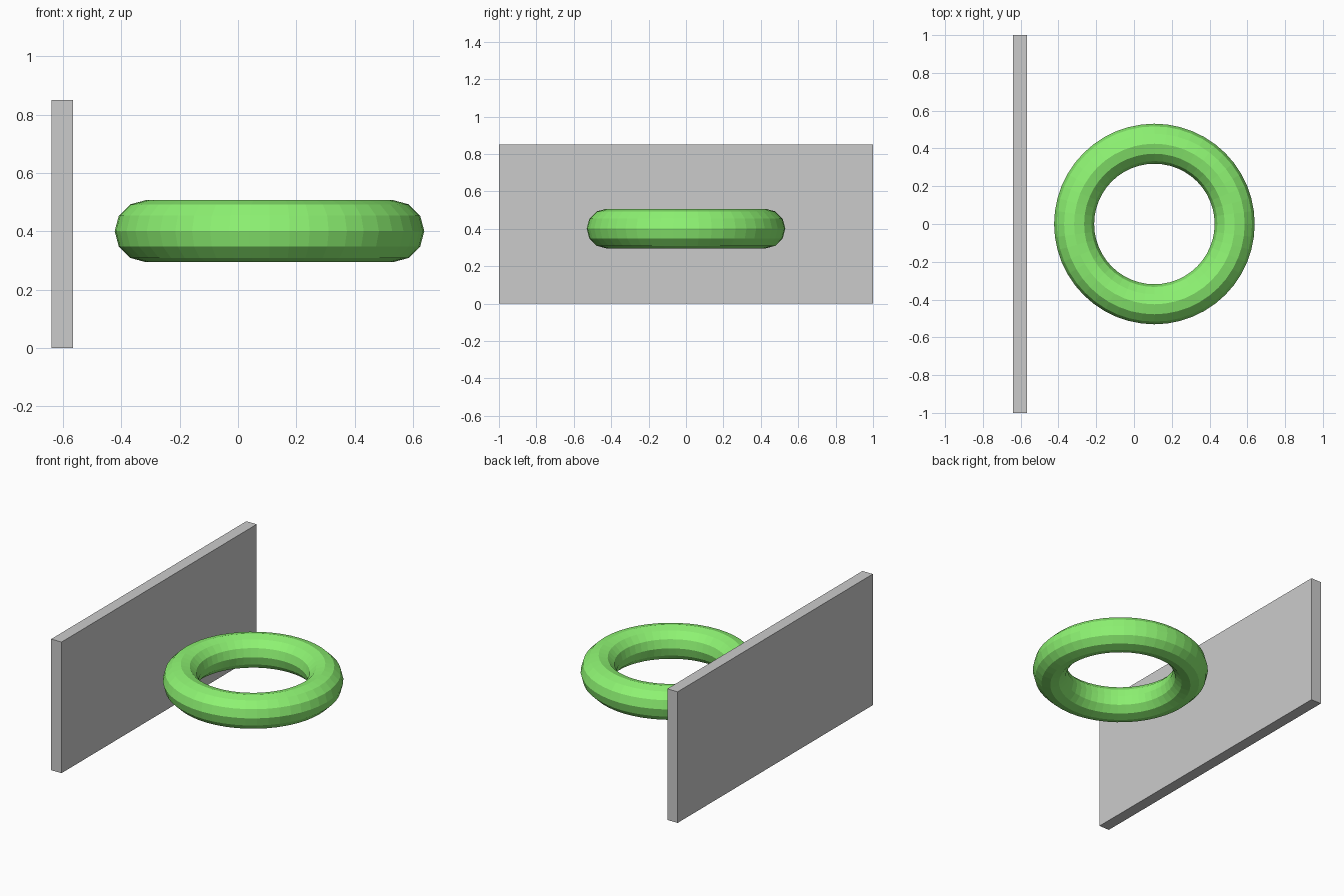
import bpy

if "Cube" in bpy.data.objects:
    bpy.data.objects.remove(bpy.data.objects["Cube"])

# Upright wall panel
bpy.ops.mesh.primitive_cube_add(size=1, location=(-0.603, 0, 0.425))
wall = bpy.context.object
wall.name = "wall"
wall.scale = (0.074, 2.0, 0.85)
bpy.ops.object.transform_apply(location=False, rotation=False, scale=True)

# Floating flat-shaded ring
bpy.ops.mesh.primitive_torus_add(location=(0.108, 0, 0.401), major_segments=48,
                                 minor_segments=12, major_radius=0.425, minor_radius=0.106)
ring = bpy.context.object
ring.name = "ring"

# Green ring colour
green = bpy.data.materials.new("green")
green.diffuse_color = (0.27, 0.9, 0.17, 1)
green.use_nodes = True
green.node_tree.nodes["Principled BSDF"].inputs["Base Color"].default_value = green.diffuse_color
ring.data.materials.append(green)
